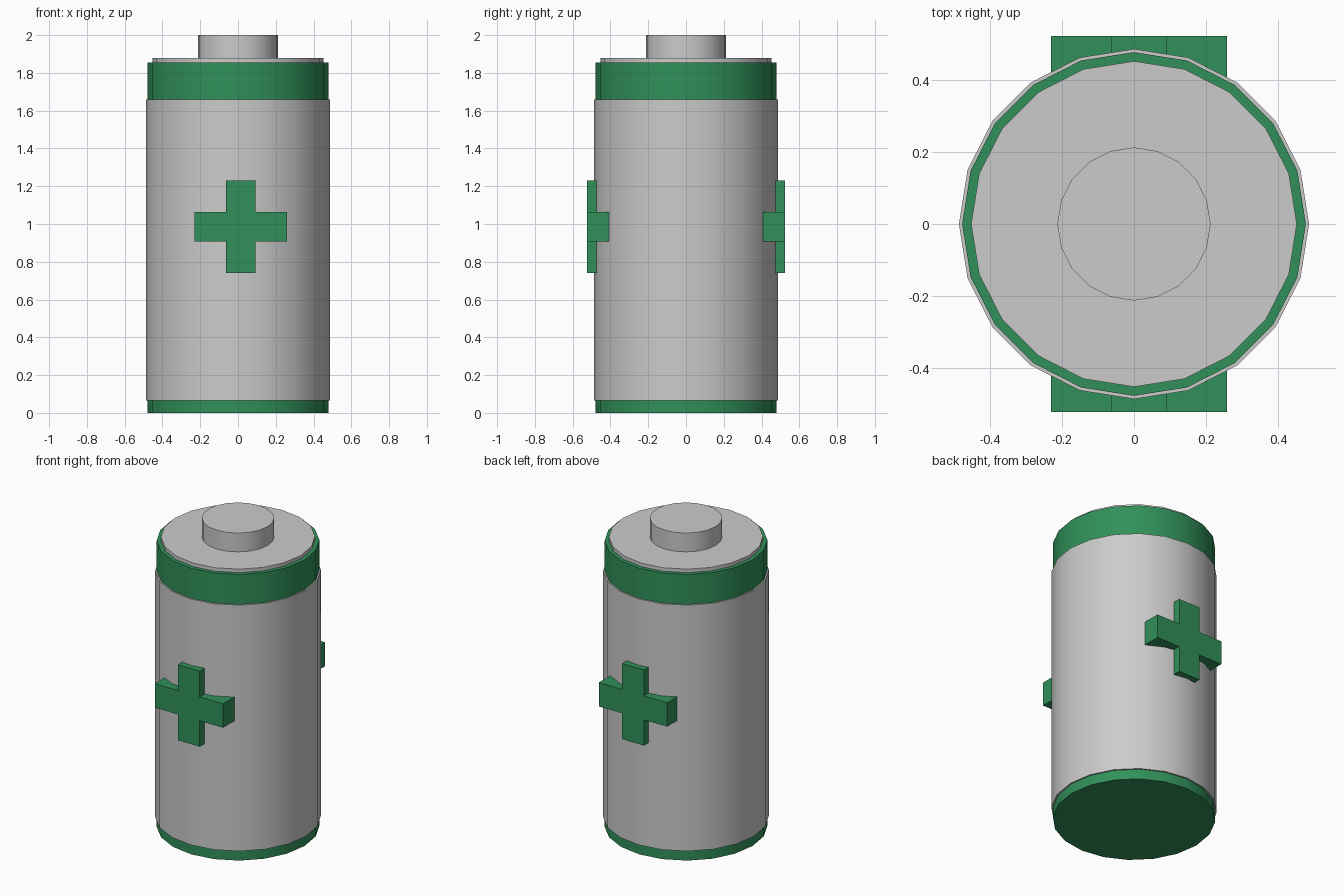
import bpy, bmesh, math

if "Cube" in bpy.data.objects:
    bpy.data.objects.remove(bpy.data.objects["Cube"])

SIDES = 20

green = bpy.data.materials.new("green")
green.diffuse_color = (0.03, 0.28, 0.1, 1)
green.use_nodes = True
green.node_tree.nodes["Principled BSDF"].inputs["Base Color"].default_value = green.diffuse_color


def finish(name, bm, mat=None):
    bmesh.ops.recalc_face_normals(bm, faces=bm.faces)
    mesh = bpy.data.meshes.new(name)
    bm.to_mesh(mesh)
    bm.free()
    obj = bpy.data.objects.new(name, mesh)
    bpy.context.collection.objects.link(obj)
    if mat:
        mesh.materials.append(mat)
    bpy.ops.object.select_all(action='DESELECT')
    obj.select_set(True)
    bpy.context.view_layer.objects.active = obj
    bpy.ops.object.shade_smooth_by_angle(angle=math.radians(30))
    return obj


def drum(name, radius, z0, z1, mat=None):
    bm = bmesh.new()
    ring = [bm.verts.new((radius * math.cos(i * math.tau / SIDES),
                          radius * math.sin(i * math.tau / SIDES), z0))
            for i in range(SIDES)]
    base = bm.faces.new(ring)
    top = bmesh.ops.extrude_face_region(bm, geom=[base], use_keep_orig=True)["geom"]
    bmesh.ops.translate(bm, vec=(0, 0, z1 - z0),
                        verts=[v for v in top if isinstance(v, bmesh.types.BMVert)])
    return finish(name, bm, mat)


def plus_sign(name, side):
    # Cross outline, extruded from inside the body outwards
    a, b, cx, cz = 0.0775, 0.245, 0.014, 0.985
    outline = [(-a, -b), (a, -b), (a, -a), (b, -a), (b, a), (a, a),
               (a, b), (-a, b), (-a, a), (-b, a), (-b, -a), (-a, -a)]
    bm = bmesh.new()
    face = bm.faces.new([bm.verts.new((cx + x, side * 0.40, cz + z)) for x, z in outline])
    out = bmesh.ops.extrude_face_region(bm, geom=[face], use_keep_orig=True)["geom"]
    bmesh.ops.translate(bm, vec=(0, side * 0.123, 0),
                        verts=[v for v in out if isinstance(v, bmesh.types.BMVert)])
    return finish(name, bm, mat=green)


# Green inner can, showing as the base and upper bands
drum("green_core", 0.478, 0, 1.855, green)
# Grey outer sleeve
drum("body_sleeve", 0.487, 0.065, 1.66)
# Top plate and terminal
drum("top_plate", 0.453, 1.80, 1.878)
drum("terminal", 0.213, 1.85, 2.0)
# Plus signs on front and back
plus_sign("front_plus", -1)
plus_sign("back_plus", 1)
